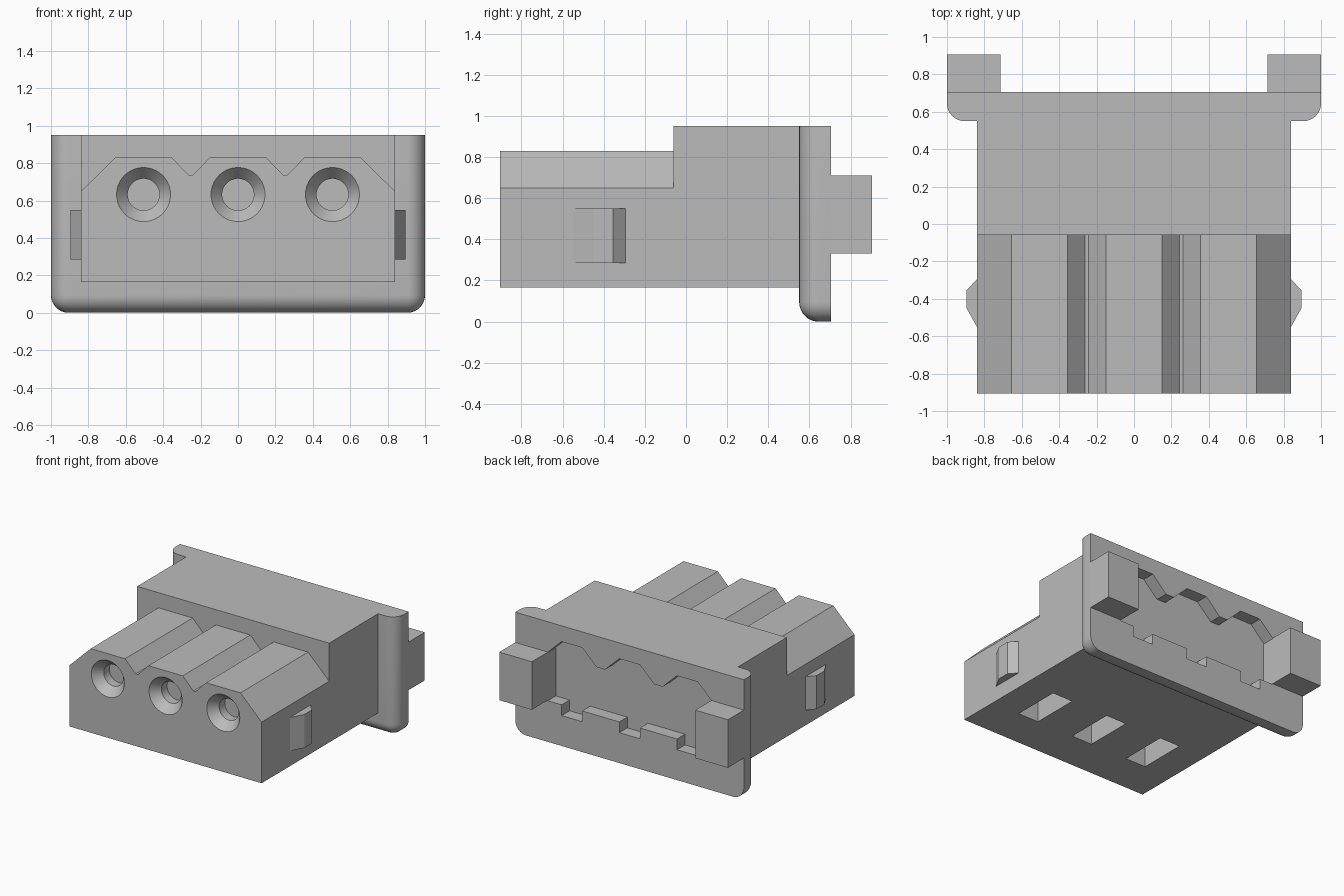
import bpy, bmesh, math
from mathutils import Vector

if "Cube" in bpy.data.objects:
    bpy.data.objects.remove(bpy.data.objects["Cube"], do_unlink=True)

GREY = (0.5, 0.5, 0.5, 1)
grey = bpy.data.materials.new("plastic grey")
grey.use_nodes = True
grey.diffuse_color = GREY
grey.node_tree.nodes["Principled BSDF"].inputs["Base Color"].default_value = GREY

PITCH = 0.505
COLUMNS = (-PITCH, 0, PITCH)


def finish(name, bm):
    bmesh.ops.recalc_face_normals(bm, faces=bm.faces)
    mesh = bpy.data.meshes.new(name)
    bm.to_mesh(mesh)
    bm.free()
    mesh.materials.append(grey)
    obj = bpy.data.objects.new(name, mesh)
    bpy.context.collection.objects.link(obj)
    return obj


def prism(name, outline, low, high, axis="Y"):
    """Extrude a 2D outline along Y (outline in x, z) or Z (outline in x, y)."""
    bm = bmesh.new()
    place = (lambda u, v: (u, low, v)) if axis == "Y" else (lambda u, v: (u, v, low))
    face = bm.faces.new([bm.verts.new(place(u, v)) for u, v in outline])
    step = Vector((0, high - low, 0)) if axis == "Y" else Vector((0, 0, high - low))
    moved = bmesh.ops.extrude_face_region(bm, geom=[face], use_keep_orig=True)["geom"]
    bmesh.ops.translate(bm, vec=step, verts=[g for g in moved if isinstance(g, bmesh.types.BMVert)])
    return finish(name, bm)


def box(name, x0, x1, y0, y1, z0, z1):
    return prism(name, [(x0, z0), (x1, z0), (x1, z1), (x0, z1)], y0, y1)


def lathe(name, profile, x, z, steps=40):
    """Spin (radius, y) points around an axis parallel to Y."""
    bm = bmesh.new()
    verts = [bm.verts.new((x + r, y, z)) for r, y in profile]
    edges = [bm.edges.new(pair) for pair in zip(verts, verts[1:])]
    bmesh.ops.spin(bm, geom=verts + edges, cent=(x, 0, z), axis=(0, 1, 0),
                   angle=math.tau, steps=steps, use_duplicate=False)
    bmesh.ops.remove_doubles(bm, verts=bm.verts, dist=1e-4)
    return finish(name, bm)


def activate(obj):
    bpy.ops.object.select_all(action="DESELECT")
    obj.select_set(True)
    bpy.context.view_layer.objects.active = obj


def cut(obj, cutters):
    activate(obj)
    for cutter in cutters:
        mod = obj.modifiers.new("cut", "BOOLEAN")
        mod.operation = "DIFFERENCE"
        mod.solver = "EXACT"
        mod.object = cutter
        bpy.ops.object.modifier_apply(modifier=mod.name)
        bpy.data.objects.remove(cutter, do_unlink=True)


def smooth(obj):
    activate(obj)
    bpy.ops.object.shade_smooth_by_angle(angle=math.radians(30))


# Housing, with the front part lowered to three chamfered ridges
housing = box("housing", -0.84, 0.84, -0.905, 0.55, 0.165, 0.95)
ridge = [(-0.9, 1.1), (-0.9, 0.59), (-0.655, 0.83)]
for side in (-1, 1):
    mid = side * PITCH / 2
    ridge += [(mid - 0.102, 0.83), (mid - 0.01, 0.735), (mid + 0.01, 0.735), (mid + 0.102, 0.83)]
ridge += [(0.655, 0.83), (0.9, 0.59), (0.9, 1.1)]
cutters = [prism("ridge_cutter", ridge, -1, -0.06)]

# Countersunk contact holes in front and windows underneath
for x in COLUMNS:
    cutters.append(lathe("hole_cutter", [(0, -0.915), (0.153, -0.915), (0.085, -0.835),
                                         (0.085, -0.765), (0, -0.765)], x, 0.632))
    cutters.append(box("window_cutter", x - 0.09, x + 0.09, -0.585, -0.2, 0.1, 0.42))
cut(housing, cutters)
smooth(housing)

# Rear flange, rounded along its front side and bottom edges
flange = box("flange", -1, 1, 0.55, 0.705, 0, 0.95)
bm = bmesh.new()
bm.from_mesh(flange.data)
rounded = []
for edge in bm.edges:
    a, b = (v.co for v in edge.verts)
    front = a.y < 0.6 and b.y < 0.6
    low = a.z < 0.1 and b.z < 0.1
    sideways = abs(a.x - b.x) < 0.1
    upright = sideways and abs(a.z - b.z) > 0.1
    if (front and (low or upright)) or (low and sideways):
        rounded.append(edge)
bmesh.ops.bevel(bm, geom=rounded, offset=0.095, segments=8, profile=0.5, affect="EDGES")
bm.to_mesh(flange.data)
bm.free()

# Keyed recess in the back: wavy top, notched floor
recess = [(-0.715, 0.325)]
for x in COLUMNS:
    recess += [(x - 0.09, 0.325), (x - 0.09, 0.24), (x + 0.09, 0.24), (x + 0.09, 0.325)]
recess += [(0.715, 0.325), (0.715, 0.705)]
for x in reversed(COLUMNS):
    recess += [(x + 0.215, 0.705), (x + 0.09, 0.825), (x - 0.09, 0.825), (x - 0.215, 0.705)]
recess.append((-0.715, 0.705))
cut(flange, [prism("recess_cutter", recess, 0.605, 0.8)])
smooth(flange)

# Rear ears and side latches
for side, label in ((1, "left"), (-1, "right")):
    box(label + "_ear", side * 0.715, side, 0.705, 0.905, 0.33, 0.71)
    latch = [(0.84, -0.55), (0.895, -0.45), (0.895, -0.355), (0.84, -0.295)]
    prism(label + "_latch", [(side * x, y) for x, y in latch], 0.285, 0.55, axis="Z")
